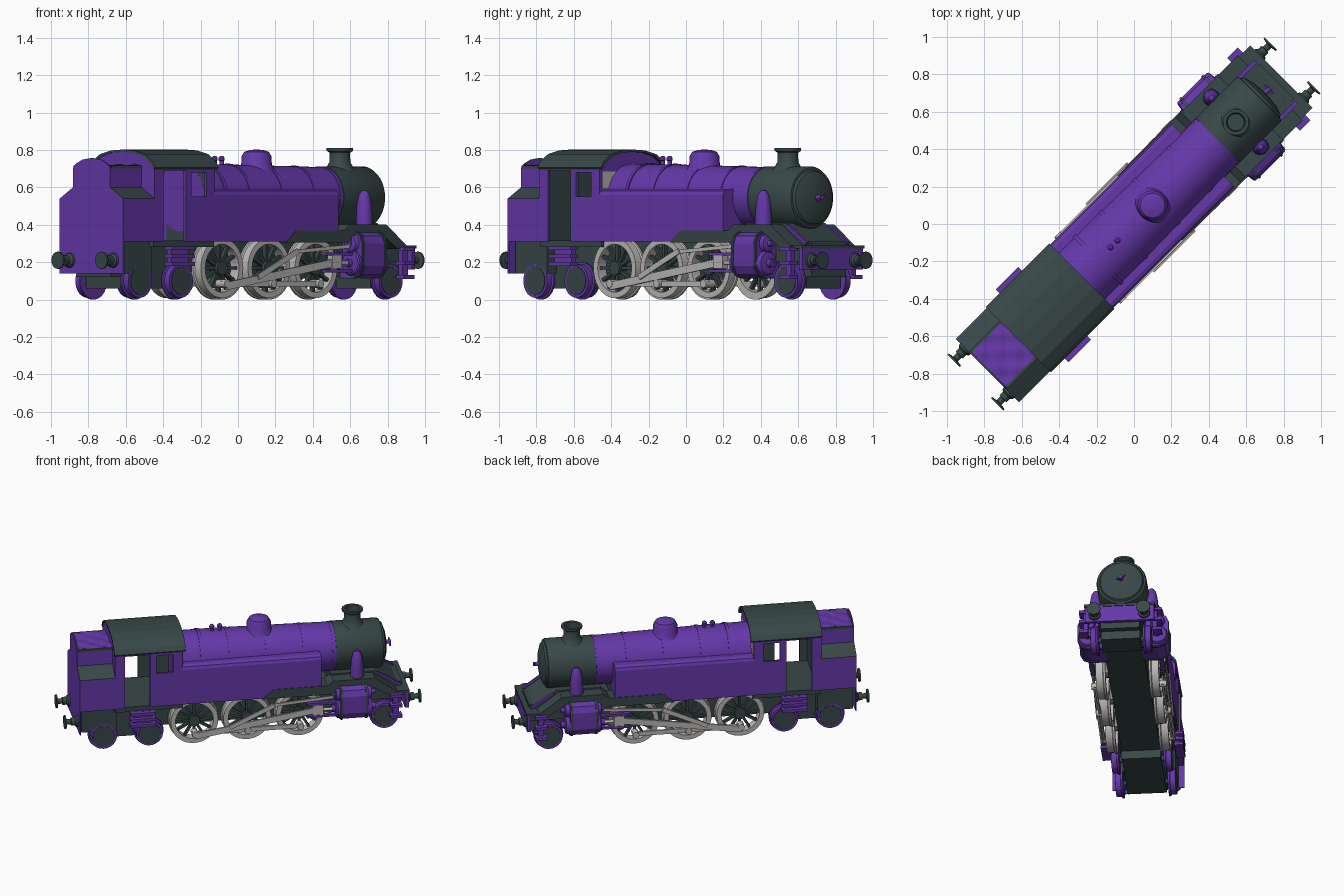
import bpy, bmesh, math
from mathutils import Matrix, Vector

if bpy.data.objects.get("Cube"):
    bpy.data.objects.remove(bpy.data.objects["Cube"])


def material(name, rgb):
    m = bpy.data.materials.new(name)
    m.use_nodes = True
    m.diffuse_color = (*rgb, 1)
    m.node_tree.nodes["Principled BSDF"].inputs["Base Color"].default_value = (*rgb, 1)
    return m


PURPLE = material("purple paint", (0.13, 0.04, 0.4))
DARK = material("dark slate", (0.04, 0.065, 0.065))
SILVER = material("silver steel", (0.5, 0.49, 0.48))
TURN = Matrix.Rotation(math.radians(45), 4, "Z")  # engine stands diagonally
SIDES = ((1, "left"), (-1, "right"))


# Helpers work in engine space: x forward, y left, z up
def finish(name, bm, mat, smooth=False):
    bmesh.ops.remove_doubles(bm, verts=bm.verts, dist=1e-5)
    bmesh.ops.recalc_face_normals(bm, faces=bm.faces)
    bm.transform(TURN)
    me = bpy.data.meshes.new(name)
    bm.to_mesh(me)
    bm.free()
    me.materials.append(mat)
    ob = bpy.data.objects.new(name, me)
    bpy.context.collection.objects.link(ob)
    if smooth:
        bpy.ops.object.select_all(action="DESELECT")
        ob.select_set(True)
        bpy.context.view_layer.objects.active = ob
        bpy.ops.object.shade_smooth_by_angle(angle=math.radians(35))
    return ob


def prism(name, pts, a, b, mat, axis="x"):
    """Extrude a (y,z) outline along x, or an (x,z) outline along y."""
    bm = bmesh.new()
    put = (lambda p, t: (t, p[0], p[1])) if axis == "x" else (lambda p, t: (p[0], t, p[1]))
    ends = [[bm.verts.new(put(p, t)) for p in pts] for t in (a, b)]
    for ring in ends:
        bm.faces.new(ring)
    n = len(pts)
    for i in range(n):
        j = (i + 1) % n
        bm.faces.new((ends[0][i], ends[0][j], ends[1][j], ends[1][i]))
    return finish(name, bm, mat)


def box(name, x, y, z, mat):
    return prism(name, [(x[0], z[0]), (x[1], z[0]), (x[1], z[1]), (x[0], z[1])], *y, mat, "y")


def lathe(name, prof, at, axis, mat, n=32, closed=False):
    """Spin (radius, offset) points round an axis."""
    bm = bmesh.new()
    rings = []
    for r, h in prof:
        ring = []
        for i in range(n):
            c, s = r * math.cos(math.tau * i / n), r * math.sin(math.tau * i / n)
            co = {"x": (h, c, s), "y": (c, h, s), "z": (c, s, h)}[axis]
            ring.append(bm.verts.new(Vector(at) + Vector(co)))
        rings.append(ring)
    for k in range(len(rings) if closed else len(rings) - 1):
        p, q = rings[k], rings[(k + 1) % len(rings)]
        for i in range(n):
            bm.faces.new((p[i], p[(i + 1) % n], q[(i + 1) % n], q[i]))
    if not closed:
        for ring in (rings[0], rings[-1]):
            bm.faces.new(ring)
    return finish(name, bm, mat, True)


def disc(name, r, a, b, at, axis, mat, n=24):
    return lathe(name, [(r, a), (r, b)], at, axis, mat, n)


def bar(name, p, q, w, t, mat):
    """Straight bar between two points, w tall and t thick."""
    p, q = Vector(p), Vector(q)
    d = (q - p).normalized()
    side = Vector((0, 1, 0)) if abs(d.y) < 0.9 else Vector((1, 0, 0))
    u = side.cross(d).normalized()
    bm = bmesh.new()
    bmesh.ops.create_cube(bm, size=1)
    bm.transform(Matrix.Diagonal((w, t, (q - p).length, 1)))
    m = Matrix((u, d.cross(u), d)).transposed().to_4x4()
    bm.transform(Matrix.Translation((p + q) / 2) @ m)
    return finish(name, bm, mat)


def mirrored(half):
    return half + [(-y, z) for y, z in reversed(half) if y > 0]


# Boiler, smokebox and fittings
AX = (0, 0, 0.545)
lathe("boiler", [(0.18, -0.43), (0.178, -0.1), (0.163, 0.64)], AX, "x", PURPLE, 48)
for x in (-0.27, -0.08, 0.17, 0.42, 0.62):
    r = 0.189 - 0.021 * (x + 0.43)
    disc("boiler_band", r, x - 0.01, x + 0.01, AX, "x", PURPLE, 48)
lathe("smokebox", [(0.167, 0.635), (0.167, 0.94), (0.16, 0.952), (0.148, 0.954), (0.14, 0.968),
                   (0.09, 0.985), (0.0, 0.992)], AX, "x", DARK, 48)
disc("door_boss", 0.014, 0.985, 1.03, AX, "x", PURPLE, 12)
bar("door_handle", (1.02, -0.03, 0.53), (1.02, 0.03, 0.56), 0.01, 0.01, PURPLE)
lathe("chimney", [(0.095, 0.675), (0.07, 0.71), (0.056, 0.735), (0.055, 0.785), (0.07, 0.795),
                  (0.07, 0.81), (0.05, 0.81), (0.045, 0.74)], (0.77, 0, 0), "z", DARK)
lathe("steam_dome", [(0.1, 0.69), (0.082, 0.72), (0.08, 0.765), (0.066, 0.79), (0.035, 0.8),
                     (0, 0.802)], (0.14, 0, 0), "z", PURPLE)
for x in (-0.177, -0.124):
    lathe("safety_valve", [(0.012, 0.7), (0.012, 0.74), (0.017, 0.745), (0.017, 0.758),
                           (0.008, 0.768)], (x, 0, 0), "z", PURPLE, 12)

# Frames, saddle, front deck, beams and buffers
box("main_frame", (-1.09, 1.08), (-0.13, 0.13), (0.12, 0.31), DARK)
box("firebox", (-0.41, 0.52), (-0.12, 0.12), (0.2, 0.5), DARK)
prism("saddle_and_deck", [(0.6, 0.2), (0.6, 0.41), (0.9, 0.41), (1.08, 0.29), (1.08, 0.2)],
      -0.15, 0.15, DARK, "y")
box("front_beam", (1.085, 1.11), (-0.23, 0.23), (0.16, 0.275), PURPLE)
box("front_deck", (1.0, 1.115), (-0.235, 0.235), (0.272, 0.29), DARK)
box("rear_underframe", (-1.09, -0.85), (-0.2, 0.2), (0.14, 0.31), DARK)
box("cab_floor", (-0.87, -0.41), (-0.23, 0.23), (0.28, 0.315), DARK)
for end in (1, -1):
    for s, tag in SIDES:
        lathe("buffer_" + tag, [(r, h * end) for r, h in
              ((0.042, 1.1), (0.038, 1.12), (0.027, 1.13), (0.027, 1.155), (0.018, 1.157),
               (0.018, 1.185), (0.046, 1.19), (0.046, 1.2))], (0, 0.165 * s, 0.21), "x", DARK, 20)

# Cab walls and roof
ARCH = [(0.24, 0.7), (0.222, 0.73), (0.165, 0.77), (0.085, 0.79), (0, 0.795)]
for name, x, inner in (("cab_front", -0.425, -0.429), ("cab_back", -0.87, -0.86)):
    prism(name, mirrored([(0.24, 0.31)] + ARCH), x, x + 0.01, PURPLE)
    prism(name + "_lining", mirrored([(0.23, 0.31), (0.23, 0.7), (0.16, 0.765), (0, 0.785)]),
          inner, inner + 0.004, DARK)
roof = mirrored([(y * 1.03, z + 0.007) for y, z in ARCH])
prism("cab_roof", roof + [(y * 0.96, z - 0.012) for y, z in reversed(roof)], -0.875, -0.395, DARK)
PANELS = [((-0.87, -0.805), (0.31, 0.705)), ((-0.635, -0.59), (0.31, 0.705)),
          ((-0.48, -0.42), (0.31, 0.705)), ((-0.59, -0.48), (0.31, 0.55)),
          ((-0.59, -0.48), (0.68, 0.705)), ((-0.805, -0.635), (0.69, 0.705))]
for s, tag in SIDES:
    for x, z in PANELS:
        box("cab_side_" + tag, x, (0.23 * s, 0.24 * s), z, PURPLE)
        box("cab_side_lining_" + tag, x, (0.224 * s, 0.23 * s), z, DARK)
    box("front_window_" + tag, (-0.415, -0.411), (0.11 * s, 0.22 * s), (0.595, 0.685), SILVER)

# Coal bunker: sloping shoulders and top edges are dark
SHAPE = [(0.24, 0.54), (0.14, 0.6), (0.14, 0.705)]
bunker = prism("bunker", mirrored([(0.24, 0.31)] + SHAPE), -1.1, -0.87, PURPLE)
back = prism("bunker_back", mirrored([(0.24, 0.14)] + SHAPE +
             [(0.12, 0.725), (0.07, 0.748), (0, 0.757)]), -1.108, -1.1, PURPLE)
for ob in (bunker, back):
    ob.data.materials.append(DARK)
    for f in ob.data.polygons:
        if f.normal.z > 0.3:
            f.material_index = 1
for s, tag in SIDES:
    box("bunker_rim_" + tag, (-1.1, -0.87), (0.128 * s, 0.142 * s), (0.7, 0.718), DARK)
bm = bmesh.new()
bmesh.ops.create_grid(bm, x_segments=14, y_segments=14, size=0.5)
for v in bm.verts:
    lump = 0.007 * math.sin(11 * v.co.x + 2) * math.sin(13 * v.co.y)
    v.co = (-0.985 + v.co.x * 0.23, v.co.y * 0.256, 0.718 + lump)
finish("coal", bm, PURPLE, True)


# Wheels
def small_wheel(x, s, tag):
    lathe("carrying_wheel_" + tag, [(0.055, 0.15 * s), (0.1, 0.15 * s), (0.1, 0.162 * s),
          (0.09, 0.165 * s), (0.09, 0.2 * s), (0.075, 0.2 * s), (0.072, 0.19 * s)],
          (x, 0, 0.1), "y", PURPLE)
    disc("wheel_face_" + tag, 0.074, 0.16 * s, 0.202 * s, (x, 0, 0.1), "y", DARK)


def driver(x, s, tag):
    at = (x, 0, 0.168)
    lathe("driver_rim_" + tag, [(0.128, 0.145 * s), (0.168, 0.145 * s), (0.168, 0.158 * s),
          (0.16, 0.163 * s), (0.16, 0.21 * s), (0.128, 0.21 * s)], at, "y", SILVER, 40, True)
    disc("driver_hub_" + tag, 0.038, 0.16 * s, 0.212 * s, at, "y", DARK)
    for k in range(12):
        a = math.tau * k / 12
        d = Vector((math.cos(a), 0, math.sin(a)))
        c = Vector((x, 0.182 * s, 0.168))
        bar("driver_spoke_" + tag, c + d * 0.03, c + d * 0.132, 0.016, 0.024, DARK)
    disc("crank_pin_" + tag, 0.022, 0.18 * s, 0.25 * s, (x, 0, 0.085), "y", SILVER, 16)


DRIVERS = (-0.33, 0.025, 0.38)
for x in DRIVERS + (-0.94, -0.63, 0.955):
    disc("axle", 0.018, -0.16, 0.16, (x, 0, 0.168 if x in DRIVERS else 0.1), "y", DARK, 12)
box("rear_bogie_frame", (-1.02, -0.55), (-0.13, 0.13), (0.06, 0.16), DARK)
box("front_truck_frame", (0.87, 1.04), (-0.13, 0.13), (0.06, 0.16), DARK)
BLOCK = [(0.12, 0.12), (0.23, 0.118), (0.275, 0.135), (0.298, 0.18), (0.298, 0.3),
         (0.28, 0.34), (0.24, 0.36), (0.12, 0.36)]

for s, tag in SIDES:
    for x in (-0.94, -0.63, 0.955):
        small_wheel(x, s, tag)
    for x in DRIVERS:
        driver(x, s, tag)

    # Side tank and running board
    prism("side_tank_" + tag, [(y * s, z) for y, z in
          ((0.11, 0.31), (0.24, 0.31), (0.24, 0.56), (0.232, 0.58), (0.21, 0.59), (0.11, 0.59))],
          -0.43, 0.52, PURPLE)
    prism("running_board_" + tag, [(0.12, 0.305), (0.2, 0.37), (0.56, 0.37), (0.6, 0.4),
          (0.88, 0.4), (1.03, 0.29), (1.03, 0.272), (0.97, 0.27), (0.84, 0.35), (0.6, 0.305)],
          0.12 * s, 0.244 * s, DARK, "y")
    bar("deck_brace_" + tag, (0.92, 0.155 * s, 0.395), (1.07, 0.155 * s, 0.298), 0.016, 0.02, PURPLE)

    # Cylinder block with round covers, and steam pipe
    prism("cylinder_block_" + tag, [(y * s, z) for y, z in BLOCK], 0.64, 0.83, PURPLE)
    for x in (0.645, 0.81):
        prism("cylinder_flange_" + tag, [((0.21 + (y - 0.21) * 1.06) * s, 0.24 + (z - 0.24) * 1.05)
              for y, z in BLOCK], x, x + 0.014, DARK)
    for part, r, z in (("piston_cover_", 0.066, 0.195), ("valve_cover_", 0.046, 0.3)):
        lathe(part + tag, [(r * 0.3, 0.59), (r * 0.35, 0.612), (r * 0.9, 0.617), (r, 0.625),
              (r, 0.845), (r * 0.9, 0.855), (r * 0.35, 0.86), (r * 0.3, 0.885)],
              (0, 0.23 * s, z), "x", PURPLE)
    lathe("steam_pipe_" + tag, [(0.047, 0.35), (0.045, 0.44), (0.04, 0.51), (0.03, 0.56),
          (0.015, 0.583), (0, 0.587)], (0.77, 0.185 * s, 0), "z", PURPLE, 20)

    # Rods and motion
    y = 0.242 * s
    bar("coupling_rod_" + tag, (-0.35, 0.224 * s, 0.085), (0.4, 0.224 * s, 0.085), 0.03, 0.014, SILVER)
    bar("connecting_rod_" + tag, (-0.33, y, 0.072), (0.5, y, 0.2), 0.042, 0.014, SILVER)
    bar("eccentric_rod_" + tag, (-0.1, 0.254 * s, 0.12), (0.2, 0.254 * s, 0.26), 0.03, 0.01, SILVER)
    bar("radius_rod_" + tag, (0.18, y, 0.255), (0.6, y, 0.285), 0.02, 0.01, SILVER)
    box("crosshead_" + tag, (0.46, 0.53), (0.215 * s, 0.255 * s), (0.165, 0.235), SILVER)
    for z in (0.145, 0.235):
        box("slide_bar_" + tag, (0.42, 0.64), (0.22 * s, 0.25 * s), (z, z + 0.016), PURPLE)
    disc("piston_rod_" + tag, 0.011, 0.5, 0.64, (0, 0.235 * s, 0.195), "x", SILVER, 12)

    # Footsteps below the cab and beside the front beam
    for x0, x1, name, low, gap in ((-0.77, -0.6, "cab_step_", 0.18, 0.042),
                                   (0.98, 1.06, "front_step_", 0.11, 0.075)):
        box(name + "plate_" + tag, (x0 + 0.02, x1 - 0.02), (0.215 * s, 0.245 * s), (low, 0.285), PURPLE)
        for z in (low, low + gap, low + 2 * gap):
            box(name + "tread_" + tag, (x0, x1), (0.215 * s, 0.275 * s), (z, z + 0.02), PURPLE)
